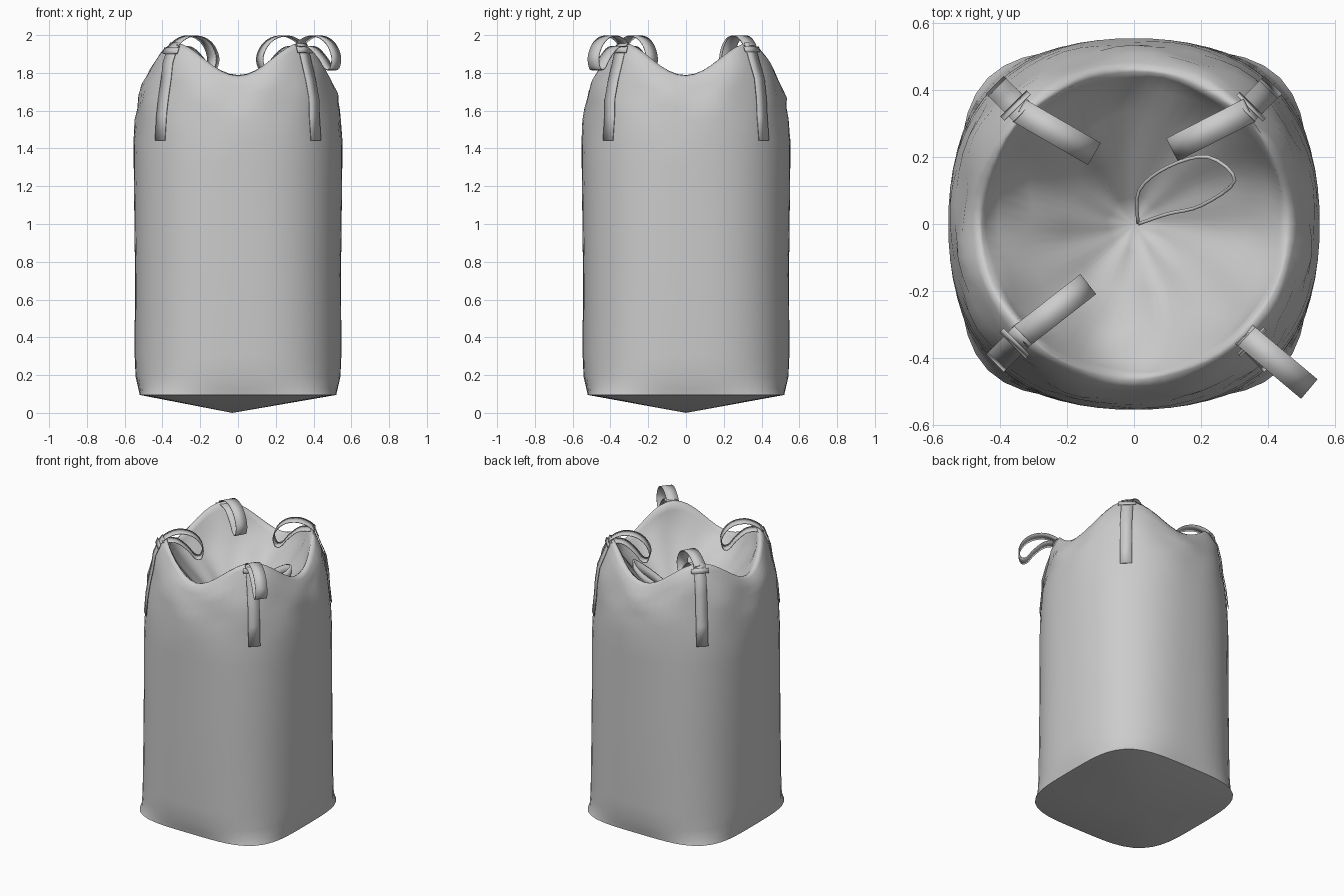
import bpy, bmesh
from math import sin, cos, pi, radians, hypot
from mathutils import Vector

if "Cube" in bpy.data.objects:
    bpy.data.objects.remove(bpy.data.objects["Cube"])

fabric = bpy.data.materials.new("grey_fabric")
fabric.use_nodes = True
grey = (0.6, 0.6, 0.6, 1)
fabric.diffuse_color = grey
fabric.node_tree.nodes["Principled BSDF"].inputs["Base Color"].default_value = grey


def finish(name, bm, angle):
    bmesh.ops.recalc_face_normals(bm, faces=bm.faces)
    mesh = bpy.data.meshes.new(name)
    bm.to_mesh(mesh)
    bm.free()
    mesh.materials.append(fabric)
    ob = bpy.data.objects.new(name, mesh)
    bpy.context.collection.objects.link(ob)
    bpy.ops.object.select_all(action='DESELECT')
    ob.select_set(True)
    bpy.context.view_layer.objects.active = ob
    bpy.ops.object.shade_smooth_by_angle(angle=radians(angle))
    return ob


# Sack profile: height, corner lift, half width, squareness, wrinkle size
ROWS = [
    (0.095, 0, .52, 3.9, 0), (0.13, 0, .528, 3.2, 0), (0.19, 0, .542, 2.75, 0),
    (0.30, 0, .547, 2.6, 0), (0.80, 0, .546, 2.53, 0), (1.30, 0, .552, 2.4, 0),
    (1.44, 0, .553, 2.3, 0), (1.56, .01, .545, 2.25, .003), (1.64, .025, .535, 2.25, .006),
    (1.72, .045, .522, 2.2, .008), (1.79, .065, .505, 2.1, .007), (1.85, .08, .483, 2, .003),
    (1.872, .085, .465, 2, .002), (1.868, .083, .452, 2, .003), (1.84, .07, .438, 2, .004),
    (1.77, .045, .405, 2, .008), (1.68, .015, .32, 2, .012), (1.56, 0, .2, 2, .01),
    (1.47, 0, .08, 2, .004)]


def sack_point(row, a):
    z, lift, half, n, w = ROWS[row]
    r = half / (abs(cos(a)) ** n + abs(sin(a)) ** n) ** (1 / n)
    r += w * (sin(7 * a + 1.7 * row) + 0.6 * sin(11 * a - row))
    z += -lift * cos(4 * a) + w * sin(5 * a + row)
    return Vector((r * cos(a), r * sin(a), z))


SEG = 64


def ring_of(bm, row):
    return [bm.verts.new(sack_point(row, 2 * pi * k / SEG)) for k in range(SEG)]


def close_ring(bm, ring, tip):
    tip = bm.verts.new(tip)
    for k in range(SEG):
        bm.faces.new((ring[k], ring[(k + 1) % SEG], tip))


# Sack: outer wall, turned rim and funnel-shaped inside
bm = bmesh.new()
rings = [ring_of(bm, i) for i in range(len(ROWS))]
for lo, hi in zip(rings, rings[1:]):
    for k in range(SEG):
        j = (k + 1) % SEG
        bm.faces.new((lo[k], lo[j], hi[j], hi[k]))
close_ring(bm, rings[-1], (0, 0, 1.42))
finish("sack", bm, 85)

# Base: shallow sagging panel
bm = bmesh.new()
close_ring(bm, ring_of(bm, 0), (-0.03, 0, 0))
base = finish("base", bm, 40)
base.data.flip_normals() if base.data.polygons[0].normal.z > 0 else None


def strip(name, points, side, thickness):
    """Flat webbing along points, reaching one side vector each way."""
    bm = bmesh.new()
    pairs = [(bm.verts.new(p - side), bm.verts.new(p + side)) for p in points]
    for (a, b), (c, d) in zip(pairs, pairs[1:]):
        bm.faces.new((a, b, d, c))
    ob = finish(name, bm, 40)
    mod = ob.modifiers.new("thickness", 'SOLIDIFY')
    mod.thickness = thickness
    mod.offset = 0


def smooth_path(points, steps=4):
    """Catmull-Rom path through the points."""
    pts = [points[0]] + points + [points[-1]]
    path = []
    for p, q, r, s in zip(pts, pts[1:], pts[2:], pts[3:]):
        for i in range(steps):
            t = i / steps
            path.append(0.5 * (2 * q + (r - p) * t + (2 * p - 5 * q + 4 * r - s) * t * t
                               + (3 * q - p - 3 * r + s) * t ** 3))
    return path + [points[-1]]


# Loop outline: distance from the corner, height
LOOP = [(-.01, 1.945), (.03, 1.975), (.09, 1.995), (.16, 1.985), (.215, 1.945), (.245, 1.88),
        (.23, 1.822), (.195, 1.825), (.15, 1.88), (.08, 1.935), (-.01, 1.94)]

# Corner straps, cross tabs and lifting loops: corner angle, loop direction
CORNERS = {"front_right": (225, 38), "front_left": (315, -40),
           "back_right": (135, -30), "back_left": (45, 207)}
for corner, (angle, heading) in CORNERS.items():
    a = radians(angle)
    out = Vector((cos(a), sin(a), 0))
    across = Vector((-sin(a), cos(a), 0))
    up = Vector((0, 0, 0.003))
    strap = [sack_point(i, a) + out * 0.005 + up for i in range(6, 13)]
    strip(corner + "_strap", strap, across * 0.037, 0.004)
    tab = [strap[4].lerp(strap[5], 0.6), strap[5]]
    strip(corner + "_tab", [p + out * 0.004 + up for p in tab], across * 0.055, 0.004)

    h = radians(heading)
    along = Vector((cos(h), sin(h), 0))
    start = Vector((strap[-1].x, strap[-1].y, 0))
    path = [start + along * d + Vector((0, 0, z)) for d, z in LOOP]
    strip(corner + "_loop", smooth_path(path), Vector((-sin(h), cos(h), 0)) * 0.038, 0.005)

# Folded edge standing on the funnel
FOLD = [(.012, 0), (.015, .1), (.1, .17), (.22, .2), (.3, .13), (.2, .055), (.1, .03), (.012, 0)]
strip("inner_fold", smooth_path([Vector((x, y, 1.46 + 0.75 * hypot(x, y))) for x, y in FOLD]),
      Vector((0, 0, 0.035)), 0.01)
